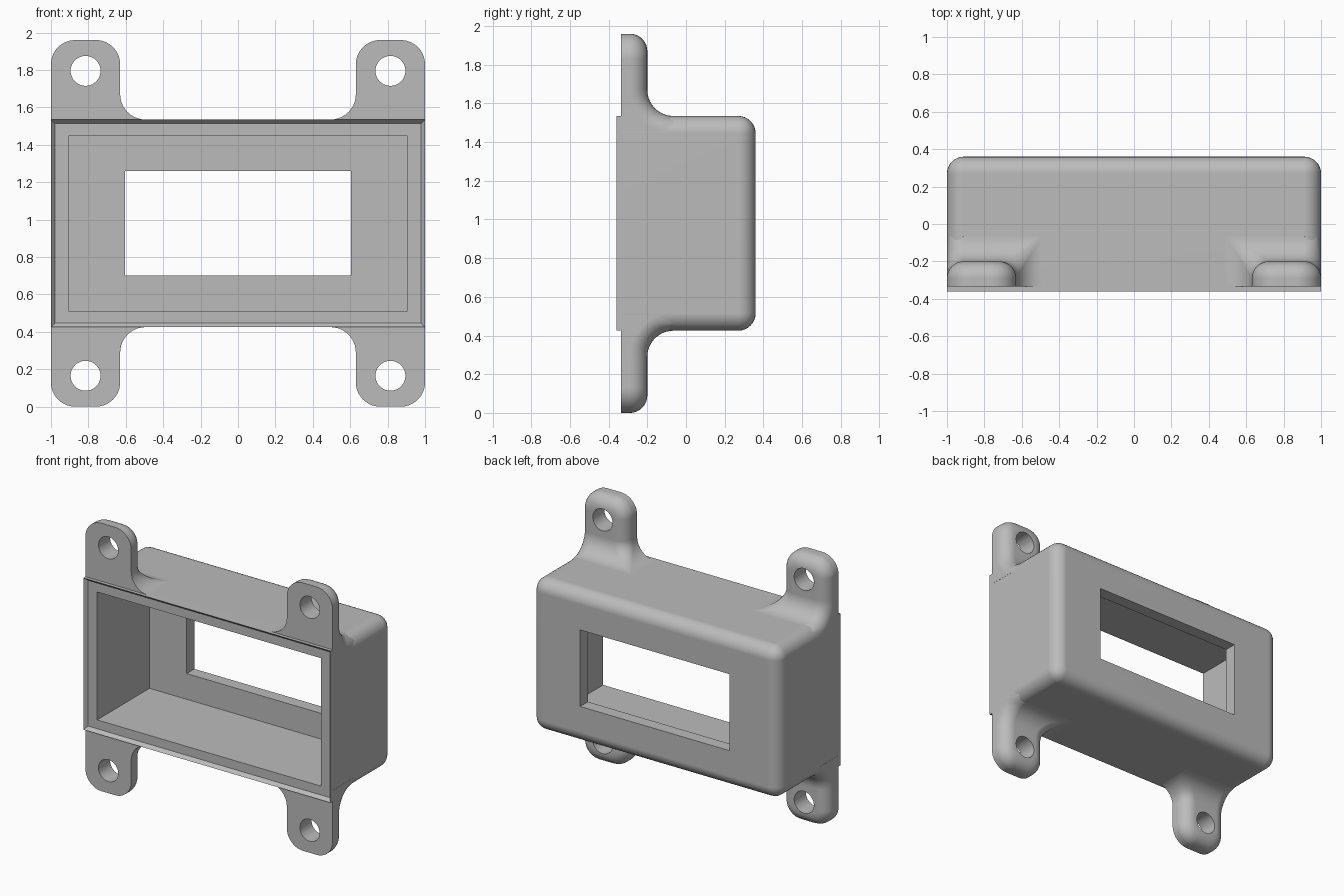
import bpy, bmesh
from math import sin, cos, pi, sqrt, radians
from mathutils import Matrix

if "Cube" in bpy.data.objects:
    bpy.data.objects.remove(bpy.data.objects["Cube"], do_unlink=True)

MID = 0.98            # height of the centre line
BASE, TOP = 0.555, 0.98   # body and ear half heights
FRONT, BACK = -0.335, 0.36
ROUND, FILLET, CORNER = 0.09, 0.135, 0.13
EAR_IN, EAR_BACK = 0.63, -0.2
HOLE_X, HOLE_Z, HOLE_R = 0.815, 0.815, 0.08

grey = bpy.data.materials.new("plain grey")
grey.use_nodes = True
colour = (0.5, 0.5, 0.5, 1)
grey.diffuse_color = colour
grey.node_tree.nodes["Principled BSDF"].inputs["Base Color"].default_value = colour


def make(name, bm):
    bmesh.ops.recalc_face_normals(bm, faces=bm.faces)
    mesh = bpy.data.meshes.new(name)
    bm.to_mesh(mesh)
    bm.free()
    mesh.materials.append(grey)
    ob = bpy.data.objects.new(name, mesh)
    ob.location.z = MID
    bpy.context.collection.objects.link(ob)
    return ob


def select(ob):
    bpy.ops.object.select_all(action='DESELECT')
    ob.select_set(True)
    bpy.context.view_layer.objects.active = ob


def block(half_x, half_z, y0, y1):
    bm = bmesh.new()
    bmesh.ops.create_cube(bm, size=1)
    bmesh.ops.scale(bm, vec=(2 * half_x, y1 - y0, 2 * half_z), verts=bm.verts)
    bmesh.ops.translate(bm, vec=(0, (y0 + y1) / 2, 0), verts=bm.verts)
    return bm


def cut(ob, cutter):
    bpy.context.view_layer.update()
    mod = ob.modifiers.new("cut", 'BOOLEAN')
    mod.operation, mod.solver, mod.object = 'DIFFERENCE', 'EXACT', cutter
    select(ob)
    bpy.ops.object.modifier_apply(modifier=mod.name)
    bpy.data.objects.remove(cutter, do_unlink=True)


def smooth(ob):
    select(ob)
    bpy.ops.object.shade_smooth_by_angle(angle=radians(35))
    mod = ob.modifiers.new("even shading", 'WEIGHTED_NORMAL')
    mod.keep_sharp = True


# Hollow body: rounded everywhere except around the open front
bm = block(1, BASE, FRONT, BACK)
edges = [e for e in bm.edges if max(v.co.y for v in e.verts) > 0]
bmesh.ops.bevel(bm, geom=edges, offset=ROUND, segments=8, profile=0.5, affect='EDGES')
body = make("housing_body", bm)
cut(body, make("cavity_cutter", block(0.905, 0.468, -1, 0.27)))
cut(body, make("window_cutter", block(0.605, 0.28, 0, 1)))
smooth(body)

# Raised lip with a sloping inner side around the front
bm = bmesh.new()
rings = []
for inset, y in ((0, FRONT), (0, -0.36), (0.022, FRONT)):
    x, z = 1 - inset, BASE - inset
    rings.append([bm.verts.new((sx * x, y, sz * z))
                  for sx, sz in ((-1, -1), (1, -1), (1, 1), (-1, 1))])
for k in range(3):
    a, b = rings[k], rings[(k + 1) % 3]
    for i in range(4):
        j = (i + 1) % 4
        bm.faces.new((a[i], a[j], b[j], b[i]))
make("front_lip", bm)


# Mounting ear: horizontal slices lofted from inside the body wall to the tip
STEPS = 8
ZC = BASE + FILLET


def ear_slice(z):
    outer, inner = [], []
    limit = 1.0 if TOP - z >= ROUND else max(0, 1 - (TOP - z) / ROUND)
    t_max = pi / 2
    if TOP - z < ROUND:
        t_max = 2 * math_half_angle(limit)
    for k in range(STEPS + 1):
        t = t_max * k / STEPS
        inset, drop = ROUND * (1 - cos(t)), ROUND * (1 - sin(t))
        if z < ZC:
            # lower part flares into the body
            dz = ZC - z
            flare = FILLET - sqrt(max(0, FILLET ** 2 - dz ** 2))
            r = ROUND * (1 - flare / FILLET)
            y_out = EAR_BACK + FILLET - sqrt(max(0, (FILLET + drop) ** 2 - dz ** 2))
            outer.append((1 - inset, y_out, z))
            inner.append((EAR_IN - flare + r * (1 - cos(t)),
                          EAR_BACK + flare - r * (1 - sin(t)), z))
        else:
            # upper part follows the rounded tip
            rise = max(0, z - TOP + CORNER)
            narrow = CORNER - sqrt(max(0, (CORNER - inset) ** 2 - rise ** 2))
            outer.append((1 - narrow, EAR_BACK - drop, z))
            inner.append((EAR_IN + narrow, EAR_BACK - drop, z))
    return ([(outer[0][0], FRONT, z)] + outer + inner[::-1]
            + [(inner[0][0], FRONT, z)])


def math_half_angle(c):
    # half of the angle whose cosine is 1 - (remaining height / radius)
    from math import acos
    return acos(min(1, max(0, c))) / 2


levels = [BASE - ROUND + 0.01 + 0.08 * k / 6 for k in range(6)]
levels += [ZC - FILLET * cos(pi / 2 * k / 10) for k in range(11)]
levels += [TOP - CORNER * (1 - sin(pi / 2 * k / 14)) for k in range(15)]
bm = bmesh.new()
slices = [[bm.verts.new(p) for p in ear_slice(z)] for z in levels]
for a, b in zip(slices, slices[1:]):
    for i in range(len(a)):
        j = (i + 1) % len(a)
        bm.faces.new((a[i], a[j], b[j], b[i]))
bm.faces.new(slices[0])
bm.faces.new(slices[-1])
bmesh.ops.remove_doubles(bm, verts=bm.verts, dist=0.0005)
bmesh.ops.dissolve_degenerate(bm, edges=bm.edges, dist=0.0001)
ear = make("mounting_ears", bm)

# Screw hole, then the other three ears by mirroring
bm = bmesh.new()
turn = Matrix.Translation((HOLE_X, -0.25, HOLE_Z)) @ Matrix.Rotation(pi / 2, 4, 'X')
bmesh.ops.create_cone(bm, cap_ends=True, segments=40, radius1=HOLE_R,
                      radius2=HOLE_R, depth=1, matrix=turn)
cut(ear, make("hole_cutter", bm))
mirror = ear.modifiers.new("four ears", 'MIRROR')
mirror.use_axis = (True, False, True)
mirror.use_mirror_merge = False
smooth(ear)
